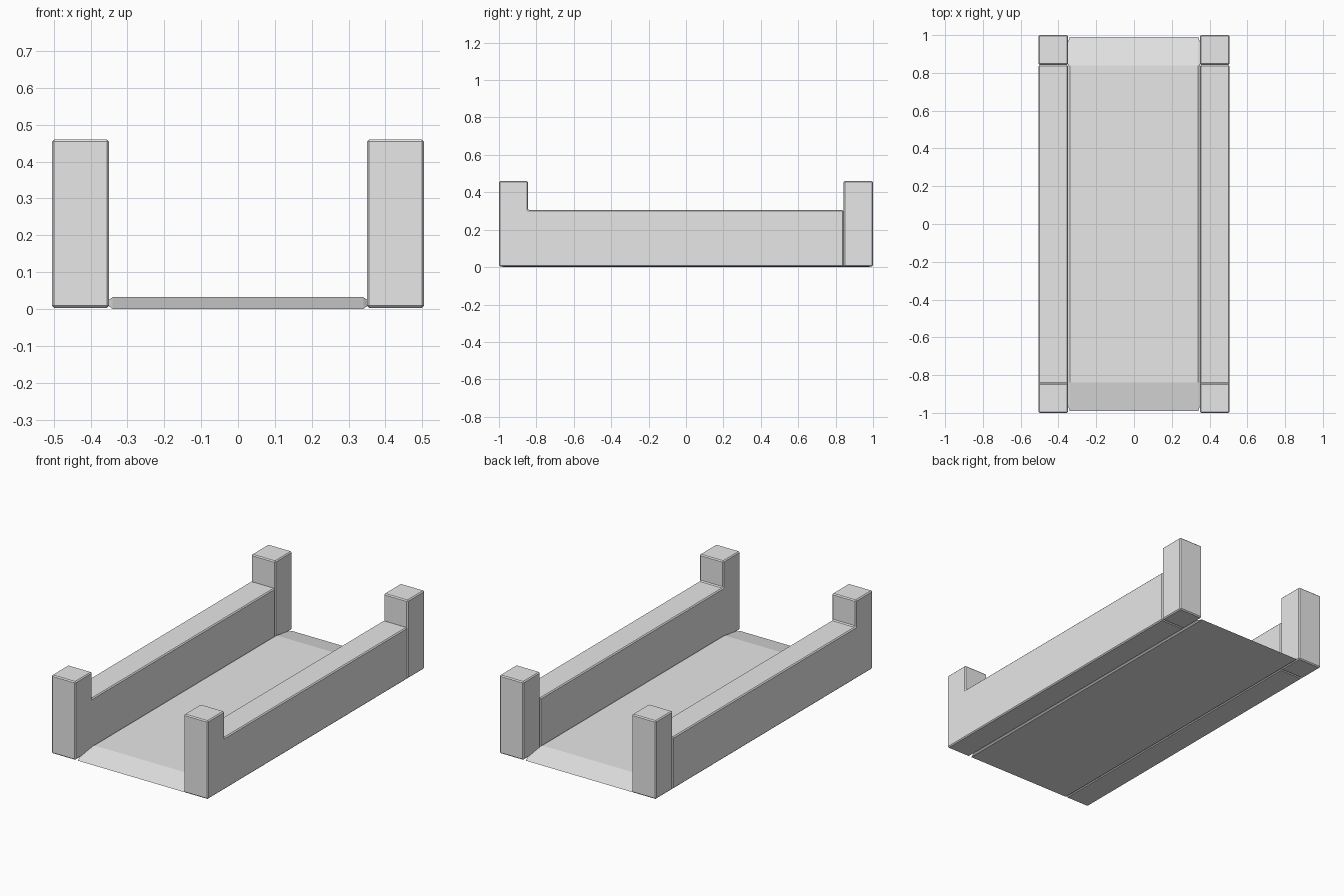
import bpy
import bmesh

cube = bpy.data.objects.get("Cube")
if cube:
    bpy.data.objects.remove(cube, do_unlink=True)

grey = bpy.data.materials.new("light_grey")
grey.use_nodes = True
colour = (0.8, 0.8, 0.8, 1)
grey.diffuse_color = colour
grey.node_tree.nodes["Principled BSDF"].inputs["Base Color"].default_value = colour


def loft(name, sections):
    """Skin a row of (x, [(y, z), ...]) sections and cap both ends."""
    bm = bmesh.new()
    rings = [[bm.verts.new((x, y, z)) for y, z in outline] for x, outline in sections]
    for a, b in zip(rings, rings[1:]):
        for i in range(len(a)):
            j = (i + 1) % len(a)
            bm.faces.new((a[i], a[j], b[j], b[i]))
    bm.faces.new(rings[0])
    bm.faces.new(rings[-1])
    bmesh.ops.recalc_face_normals(bm, faces=bm.faces)
    mesh = bpy.data.meshes.new(name)
    bm.to_mesh(mesh)
    bm.free()
    mesh.materials.append(grey)
    obj = bpy.data.objects.new(name, mesh)
    bpy.context.collection.objects.link(obj)
    return obj


def chamfer(obj):
    bevel = obj.modifiers.new("chamfer", "BEVEL")
    bevel.width = 0.006
    bevel.segments = 1
    bevel.limit_method = "ANGLE"


# Deck with a ramp at each end and chamfered long sides
full = [(-0.99, 0), (0.99, 0), (0.84, 0.032), (-0.84, 0.032)]
side = [(-0.96, 0.007), (0.96, 0.007), (0.84, 0.025), (-0.84, 0.025)]
loft("deck", [(-0.35, side), (-0.34, full), (0.34, full), (0.35, side)])

# Side walls, each in one piece with its front post, and separate back posts
base, rail, top = 0.003, 0.305, 0.46
wall = [(-1, base), (0.843, base), (0.843, rail),
        (-0.845, rail), (-0.845, top), (-1, top)]
post = [(0.843, base), (1, base), (1, top), (0.843, top)]
for label, sign in (("left", 1), ("right", -1)):
    for part, outline in (("wall", wall), ("back_post", post)):
        chamfer(loft(f"{label}_{part}", [(sign * 0.35, outline), (sign * 0.505, outline)]))
